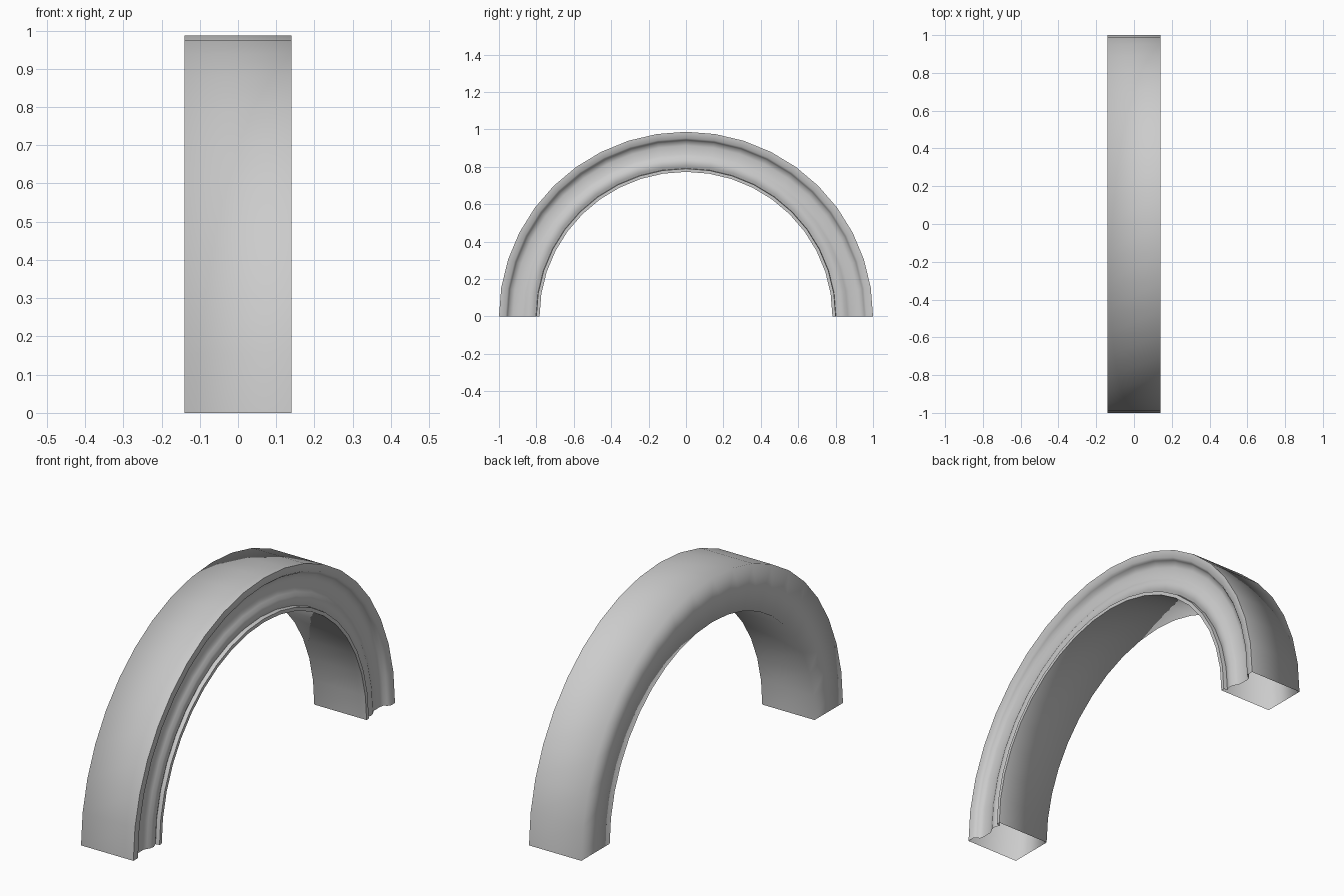
import bpy, bmesh, math
from mathutils import Vector

if "Cube" in bpy.data.objects:
    bpy.data.objects.remove(bpy.data.objects["Cube"])

# Moulding cross-section as (x, radius), closed loop
PROFILE = [(-0.14, 1.0), (0.14, 1.0), (0.14, 0.965), (0.128, 0.955), (0.115, 0.948),
           (0.11, 0.925), (0.111, 0.88), (0.118, 0.865), (0.127, 0.85),
           (0.13, 0.83), (0.126, 0.815), (0.12, 0.802), (0.14, 0.80),
           (0.14, 0.783), (-0.14, 0.783)]
SEGMENTS = 20
HEIGHT = 0.987

# Sweep the section over a half circle; the feet stay open
bm = bmesh.new()
verts = [bm.verts.new((x, -r, 0)) for x, r in PROFILE]
edges = [bm.edges.new((v, verts[(i + 1) % len(verts)])) for i, v in enumerate(verts)]
bmesh.ops.spin(bm, geom=verts + edges, cent=(0, 0, 0), axis=(1, 0, 0),
               angle=-math.pi, steps=SEGMENTS, use_duplicate=False)
bmesh.ops.scale(bm, vec=Vector((1, 1, HEIGHT)), verts=bm.verts)
bmesh.ops.recalc_face_normals(bm, faces=bm.faces)

# Smooth shading, with crisp creases on the moulded side only
for f in bm.faces:
    f.smooth = True
for e in bm.edges:
    moulded = all(v.co.x > 0 for v in e.verts)
    if moulded and len(e.link_faces) == 2 and e.calc_face_angle() > math.radians(55):
        e.smooth = False

mesh = bpy.data.meshes.new("arch_moulding")
bm.to_mesh(mesh)
bm.free()
arch = bpy.data.objects.new("arch_moulding", mesh)
bpy.context.collection.objects.link(arch)
